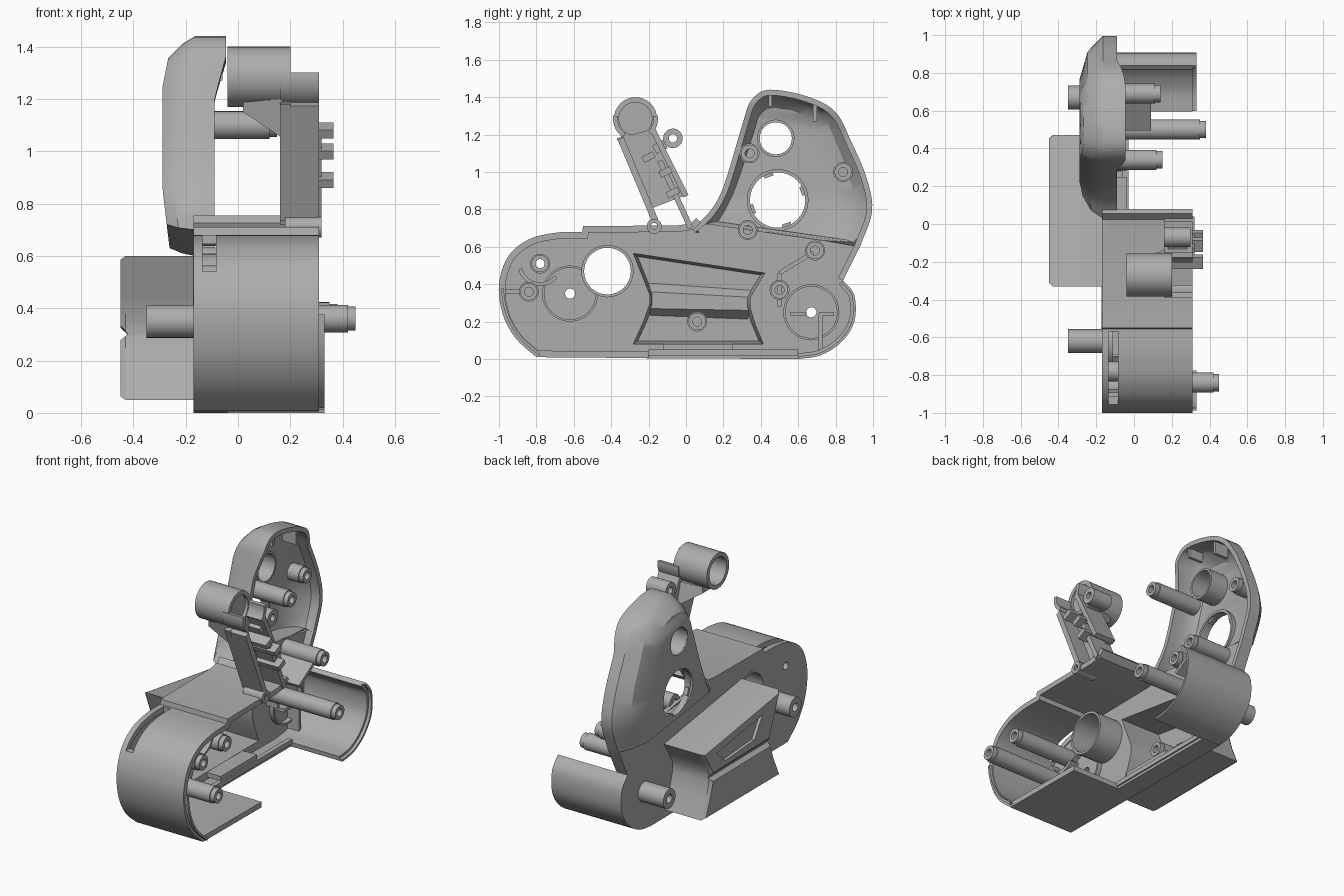
import bpy, bmesh, math
from mathutils import Vector

if "Cube" in bpy.data.objects:
    bpy.data.objects.remove(bpy.data.objects["Cube"])

grey = bpy.data.materials.new("plain grey plastic")
grey.use_nodes = True
GREY = (0.42, 0.42, 0.42, 1)
grey.diffuse_color = GREY
grey.node_tree.nodes["Principled BSDF"].inputs["Base Color"].default_value = GREY


def finish(name, bm, fix=True):
    if fix:
        bmesh.ops.recalc_face_normals(bm, faces=bm.faces)
    mesh = bpy.data.meshes.new(name)
    bm.to_mesh(mesh)
    bm.free()
    mesh.materials.append(grey)
    ob = bpy.data.objects.new(name, mesh)
    bpy.context.collection.objects.link(ob)
    return ob


def activate(ob):
    bpy.ops.object.select_all(action="DESELECT")
    ob.select_set(True)
    bpy.context.view_layer.objects.active = ob


def apply(ob, mod):
    activate(ob)
    bpy.ops.object.modifier_apply(modifier=mod.name)


def curve(pts, n=5):
    """Smooth open path through the points."""
    p = [Vector(q) for q in pts]
    p = [2 * p[0] - p[1]] + p + [2 * p[-1] - p[-2]]
    out = []
    for a, b, c, d in zip(p, p[1:], p[2:], p[3:]):
        for i in range(n):
            t = i / n
            out.append(0.5 * (2 * b + (c - a) * t + (2 * a - 5 * b + 4 * c - d) * t * t
                              + (3 * b - a - 3 * c + d) * t ** 3))
    return out + [p[-2]]


def loft(name, rings):
    """Closed solid through (x, outline) rings."""
    bm = bmesh.new()
    vs = [[bm.verts.new((x, p[0], p[1])) for p in pts] for x, pts in rings]
    n = len(vs[0])
    for a, b in zip(vs, vs[1:]):
        for i in range(n):
            j = (i + 1) % n
            bm.faces.new((a[i], a[j], b[j], b[i]))
    bm.faces.new(vs[0])
    bm.faces.new(vs[-1])
    return finish(name, bm)


def prism(name, pts, x0, x1):
    return loft(name, [(x0, pts), (x1, pts)])


def thicken(ob, t):
    mod = ob.modifiers.new("wall", "SOLIDIFY")
    mod.thickness, mod.offset, mod.use_even_offset = t, -1, True
    apply(ob, mod)
    return ob


def band(name, pts, x0, x1, t):
    """Wall along a counterclockwise side path, thickened inward."""
    bm = bmesh.new()
    a = [bm.verts.new((x0, p[0], p[1])) for p in pts]
    b = [bm.verts.new((x1, p[0], p[1])) for p in pts]
    for i in range(len(pts) - 1):
        bm.faces.new((a[i], a[i + 1], b[i + 1], b[i]))
    return thicken(finish(name, bm, False), t)


def arc(y, z, r, a0, a1, n=10):
    angles = [math.radians(a0 + (a1 - a0) * k / n) for k in range(n + 1)]
    return [(y + r * math.cos(a), z + r * math.sin(a)) for a in angles]


def circle(y, z, r, n=32):
    return arc(y, z, r, 0, 360, n)[:-1]


def tube(name, y, z, r, hole, x0, x1):
    bm = bmesh.new()
    rings = [[bm.verts.new((x, p[0], p[1])) for p in circle(y, z, q)]
             for x, q in ((x0, r), (x1, r), (x1, hole), (x0, hole))]
    for k in range(4):
        a, b = rings[k], rings[(k + 1) % 4]
        for i in range(len(a)):
            j = (i + 1) % len(a)
            bm.faces.new((a[i], a[j], b[j], b[i]))
    return finish(name, bm)


def bar(name, a, b, w, x0, x1):
    """Straight rib between two side points."""
    a, b = Vector(a), Vector(b)
    d = (b - a).normalized() * w / 2
    n = Vector((-d.y, d.x))
    return prism(name, [a + n, b + n, b - n, a - n], x0, x1)


def cut(ob, *cutters):
    for c in cutters:
        mod = ob.modifiers.new("cut", "BOOLEAN")
        mod.operation, mod.object, mod.solver = "DIFFERENCE", c, "EXACT"
        apply(ob, mod)
        bpy.data.objects.remove(c)


def drill(ob, *holes):
    cut(ob, *[prism("drill", circle(y, z, r), -0.6, 0.1) for y, z, r in holes])


# Body outline, split into runs
roof = [(0.055, 0.755), (0.025, 0.725), (-0.04, 0.715), (-0.55, 0.71), (-0.555, 0.68)]
nose = curve([(-0.56, 0.68), (-0.7, 0.675), (-0.84, 0.64), (-0.95, 0.55), (-1.0, 0.4),
              (-0.98, 0.24), (-0.91, 0.11), (-0.8, 0.01)])
barrel = curve([(0.6, 0.0), (0.72, 0.02), (0.83, 0.09), (0.9, 0.2), (0.9, 0.34), (0.84, 0.42)])
front_path = roof + nose[1:] + [(-0.2, 0.005)]
wall_top = [(0.93, 0.6), (0.76, 0.63), (0.14, 0.72)]

# Bowtie side block, with a tapered cavity, middle saddle and shallow panels
bow = [(-0.33, 0.6), (-0.27, 0.45), (-0.23, 0.35), (-0.23, 0.29), (-0.27, 0.18), (-0.33, 0.05),
       (0.46, 0.05), (0.41, 0.17), (0.38, 0.27), (0.38, 0.33), (0.42, 0.4), (0.47, 0.48)]


def shrink(s):
    return [(0.07 + (y - 0.07) * s, 0.31 + (z - 0.31) * s) for y, z in bow]


def cavity():
    return loft("cavity", [(0, shrink(0.89)), (-0.25, shrink(0.87)), (-0.41, shrink(0.82))])


block = loft("side_block", [(-0.15, bow), (-0.43, bow), (-0.45, shrink(0.95))])
groove = loft("groove", [(-0.5, [(-0.5, 0.39), (0.6, 0.36), (0.6, 0.23), (-0.5, 0.23)]),
                         (-0.425, [(-0.5, 0.31), (0.6, 0.3), (0.6, 0.29), (-0.5, 0.3)])])
panel = prism("panel", [(-0.14, 0.51), (0.33, 0.44), (0.24, 0.36), (-0.06, 0.38)], -0.5, -0.43)
cut(block, groove, panel, cavity())
loft("block_saddle", [(-0.415, [(-0.2, 0.41), (0.36, 0.37), (0.33, 0.21), (-0.19, 0.23)]),
                      (-0.36, [(-0.2, 0.36), (0.35, 0.33), (0.34, 0.26), (-0.2, 0.27)])])

# Flat side wall with openings
wall = prism("side_wall", front_path[1:] + barrel + wall_top, -0.17, -0.14)
cut(wall, cavity())
drill(wall, (-0.42, 0.47, 0.126), (-0.62, 0.35, 0.027), (0.67, 0.25, 0.027), (-0.78, 0.51, 0.024))

# Wrapping walls and locating lips, with a corner notch at the upper front
shell = band("front_shell", front_path, -0.17, 0.31, 0.035)
cut(shell, prism("notch", [(-1.1, 0.54), (-0.57, 0.54), (-0.57, 0.8), (-1.1, 0.8)], -0.135, -0.085))
band("front_lip", [(p.x + 0.014, p.y + 0.008) for p in nose if p.y < 0.38], 0.29, 0.33, 0.014)
band("floor_strip", [(-0.21, 0.004), (0.61, 0.0)], -0.17, -0.04, 0.03)
band("floor_ledge", [(-0.2, 0.02), (0.6, 0.02)], -0.06, -0.03, 0.03)
band("rear_barrel", barrel, -0.17, 0.31, 0.03)
band("rear_barrel_lip", barrel, 0.3, 0.33, 0.014)
band("rear_edge", [(0.84, 0.42), (0.93, 0.6)], -0.17, -0.09, 0.03)
bar("floor_rib", (-0.12, 0.065), (0.25, 0.065), 0.03, -0.16, -0.04)

# Domed tower: rim, shoulder and bent outer panel, open to the inside
outer = curve([(0.03, 0.7), (0.12, 0.78), (0.2, 0.92), (0.3, 1.25), (0.35, 1.385), (0.45, 1.44),
               (0.66, 1.4), (0.8, 1.32), (0.88, 1.17), (0.965, 0.97), (0.995, 0.79), (0.93, 0.6)])
inner = curve([(0.15, 0.72), (0.2, 0.81), (0.26, 0.95), (0.35, 1.22), (0.38, 1.31), (0.45, 1.355),
               (0.58, 1.34), (0.67, 1.27), (0.71, 1.15), (0.755, 0.98), (0.77, 0.8), (0.76, 0.63)])
shoulder = [o.lerp(i, 0.35) for o, i in zip(outer, inner)]


def bend(x, z):
    return x + 0.12 * max(0, 0.85 - z) + 0.2 * max(0, z - 1.25)


bm = bmesh.new()
rings = [[bm.verts.new((-0.09 + 0.045 * min(1, max(0, p.y - 1.2) * 6), p.x, p.y)) for p in outer],
         [bm.verts.new((-0.165, p.x, p.y)) for p in outer]]
for x, pts in ((-0.245, shoulder), (-0.288, inner)):
    rings.append([bm.verts.new((bend(x, p.y), p.x, p.y)) for p in pts])
count = len(outer)
for k in range(3):
    for i in range(count if k else count - 1):
        j = (i + 1) % count
        bm.faces.new((rings[k][i], rings[k][j], rings[k + 1][j], rings[k + 1][i]))
top = rings[3]
for i in range(count // 2 - 1):
    bm.faces.new((top[i], top[i + 1], top[-i - 2], top[-i - 1]))
tower = thicken(finish("tower_shell", bm), 0.03)
drill(tower, (0.48, 1.18, 0.087), (0.49, 0.85, 0.15))
tube("tower_upper_collar", 0.48, 1.18, 0.1, 0.086, -0.28, -0.13)
tube("tower_lower_collar", 0.49, 0.85, 0.165, 0.148, -0.27, -0.23)
for k in range(4):
    a = math.radians(20 + 90 * k)
    d = Vector((math.cos(a), math.sin(a)))
    c = Vector((0.49, 0.85))
    bar("collar_key", c + d * 0.132, c + d * 0.155, 0.05, -0.27, -0.24)
bar("tower_top_rib", (0.45, 1.35), (0.45, 1.42), 0.02, -0.16, -0.06)
bar("tower_back_rib", (0.69, 1.27), (0.69, 1.37), 0.02, -0.16, -0.06)

# Collars and outer bosses
tube("axle_collar", -0.42, 0.47, 0.14, 0.125, -0.172, 0.03)
drill(tube("front_pocket_ring", -0.62, 0.35, 0.15, 0.138, -0.15, -0.11), (-0.42, 0.47, 0.13))
tube("rear_pocket_ring", 0.67, 0.25, 0.15, 0.138, -0.15, -0.11)
tube("front_outer_boss", -0.62, 0.35, 0.063, 0.027, -0.35, -0.15)
tube("rear_outer_boss", 0.67, 0.25, 0.063, 0.027, -0.35, -0.15)

# Screw posts: side position, root and tip depth
for y, z, root, tip in ((-0.84, 0.36, -0.15, 0.45), (-0.78, 0.51, -0.15, 0.3), (0.5, 0.37, -0.15, 0.38),
                        (0.06, 0.2, -0.37, -0.12), (0.69, 0.58, -0.15, 0.14), (0.33, 0.69, -0.15, -0.04),
                        (0.84, 1.0, -0.2, -0.09), (0.34, 1.1, -0.2, 0.15)):
    tube("screw_post", y, z, 0.053, 0.024, root, tip - 0.03)
    tube("screw_post_tip", y, z, 0.046, 0.024, tip - 0.03, tip)

# Inner ribs, with their depth
for a, b, x in (((0.5, 0.28), (0.5, 0.46), -0.06), ((0.5, 0.46), (0.68, 0.57), 0.09),
                ((0.56, 0.24), (0.64, 0.24), -0.06), ((0.71, 0.24), (0.79, 0.24), -0.06),
                ((0.72, 0.05), (0.72, 0.24), -0.06), ((-0.97, 0.36), (-0.88, 0.36), -0.06)):
    bar("inner_rib", a, b, 0.022, -0.15, x)
band("front_curved_rib", arc(-0.78, 0.51, 0.12, 195, 320), -0.15, -0.08, 0.02)

# Upright arm: channel plate, rails, foot and clips
prism("arm_plate", [(-0.37, 1.18), (-0.17, 1.23), (0.01, 0.88), (-0.2, 0.8)], 0.16, 0.2)
bar("arm_front_rail", (-0.35, 1.18), (-0.165, 0.74), 0.035, 0.16, 0.31)
bar("arm_back_rail", (-0.18, 1.23), (0.0, 0.87), 0.03, 0.16, 0.31)
bar("arm_inner_rail", (-0.14, 1.06), (0.025, 0.7), 0.03, 0.16, 0.32)
band("arm_front_hook", arc(-0.27, 1.285, 0.12, 172, 235), 0.16, 0.31, 0.025)
band("arm_back_hook", arc(-0.27, 1.285, 0.12, -45, 8), 0.16, 0.31, 0.025)
tube("arm_foot_boss", -0.17, 0.71, 0.04, 0.018, 0.18, 0.32)
for y, z in ((-0.2, 1.08), (-0.11, 1.0), (-0.07, 0.89)):
    bar("arm_clip", (y - 0.03, z - 0.015), (y + 0.03, z + 0.015), 0.035, 0.19, 0.365)

# Pivot cup, its gusset and the small ear
tube("pivot_cup", -0.27, 1.285, 0.115, 0.088, -0.04, 0.2)
prism("pivot_cup_floor", circle(-0.27, 1.285, 0.1), 0.15, 0.18)
loft("pivot_gusset", [(0.02, [(-0.33, 1.19), (-0.2, 1.19), (-0.2, 1.15), (-0.33, 1.15)]),
                      (0.17, [(-0.35, 1.2), (-0.17, 1.2), (-0.13, 1.05), (-0.3, 1.05)])])
tube("arm_ear", -0.07, 1.18, 0.052, 0.022, 0.16, 0.3)
bar("arm_ear_web", (-0.17, 1.12), (-0.11, 1.15), 0.05, 0.18, 0.28)

for ob in bpy.context.scene.objects:
    if ob.type == "MESH":
        activate(ob)
        bpy.ops.object.shade_smooth_by_angle(angle=math.radians(30))
